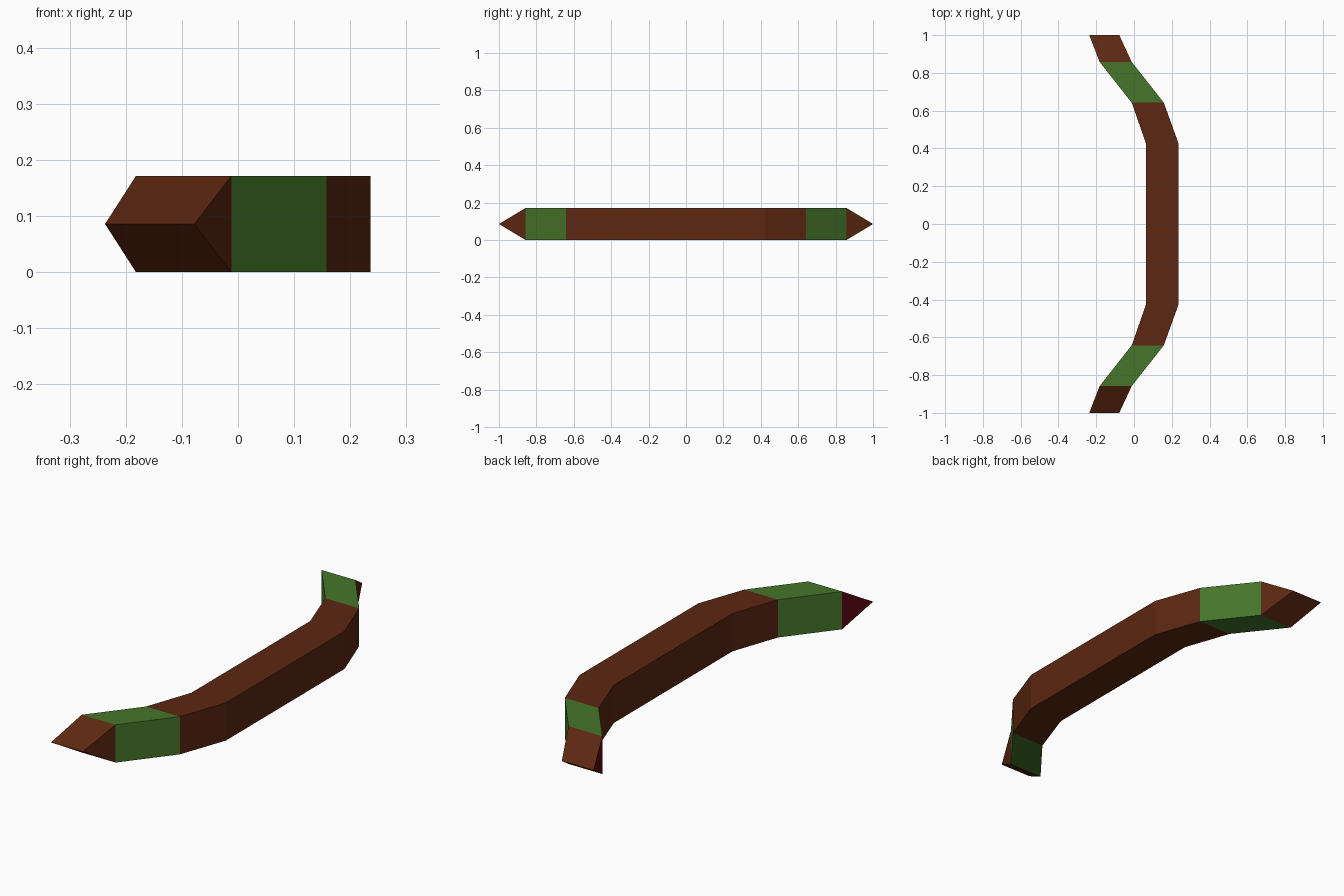
import bpy, bmesh

if "Cube" in bpy.data.objects:
    bpy.data.objects.remove(bpy.data.objects["Cube"])


def material(name, rgb):
    m = bpy.data.materials.new(name)
    m.diffuse_color = (*rgb, 1)
    m.use_nodes = True
    m.node_tree.nodes["Principled BSDF"].inputs["Base Color"].default_value = m.diffuse_color
    return m


BROWN = material("brown wood", (0.107, 0.020, 0.0056))
GREEN = material("green wrap", (0.061, 0.181, 0.023))
RED = material("dark red", (0.114, 0.0024, 0.006))

H = 0.171  # bow thickness in z

# stations along the bow: y, inner x, outer x
GRIP = (0.425, 0.064, 0.236)
BEND = (0.642, -0.012, 0.158)
WRAP = (0.858, -0.182, -0.012)
TIP = (1.0, -0.237, -0.078)


def flip(s):
    return (-s[0], s[1], s[2])


def build(name, bm, mats):
    bmesh.ops.recalc_face_normals(bm, faces=bm.faces)
    me = bpy.data.meshes.new(name)
    bm.to_mesh(me)
    bm.free()
    for m in mats:
        me.materials.append(m)
    bpy.context.collection.objects.link(bpy.data.objects.new(name, me))


def tube(name, stations, mat):
    """Open rectangular tube through the stations; neighbours close its ends."""
    bm = bmesh.new()
    rings = [[bm.verts.new(p) for p in
              ((a, y, 0), (b, y, 0), (b, y, H), (a, y, H))] for y, a, b in stations]
    for r, s in zip(rings, rings[1:]):
        for i in range(4):
            j = (i + 1) % 4
            bm.faces.new((r[i], r[j], s[j], s[i]))
    # make the normals point away from the tube's axis
    bmesh.ops.recalc_face_normals(bm, faces=bm.faces)
    build(name, bm, [mat])


def wedge(name, base, tip):
    """Wedge end with a red triangle on the inner side."""
    bm = bmesh.new()
    y, a, b = base
    v = [bm.verts.new(p) for p in ((a, y, 0), (b, y, 0), (b, y, H), (a, y, H))]
    ta, tb = (bm.verts.new((x, tip[0], H / 2)) for x in tip[1:])
    bm.faces.new((v[0], v[1], tb, ta))
    bm.faces.new((v[2], v[3], ta, tb))
    bm.faces.new((v[1], v[2], tb))
    bm.faces.new((v[3], v[0], ta)).material_index = 1
    build(name, bm, [BROWN, RED])


# central grip with its two angled shoulders
tube("grip", [flip(BEND), flip(GRIP), GRIP, BEND], BROWN)

# green wraps and pointed ends, front and back
tube("back_wrap", [BEND, WRAP], GREEN)
tube("front_wrap", [flip(WRAP), flip(BEND)], GREEN)
wedge("back_tip", WRAP, TIP)
wedge("front_tip", flip(WRAP), flip(TIP))
